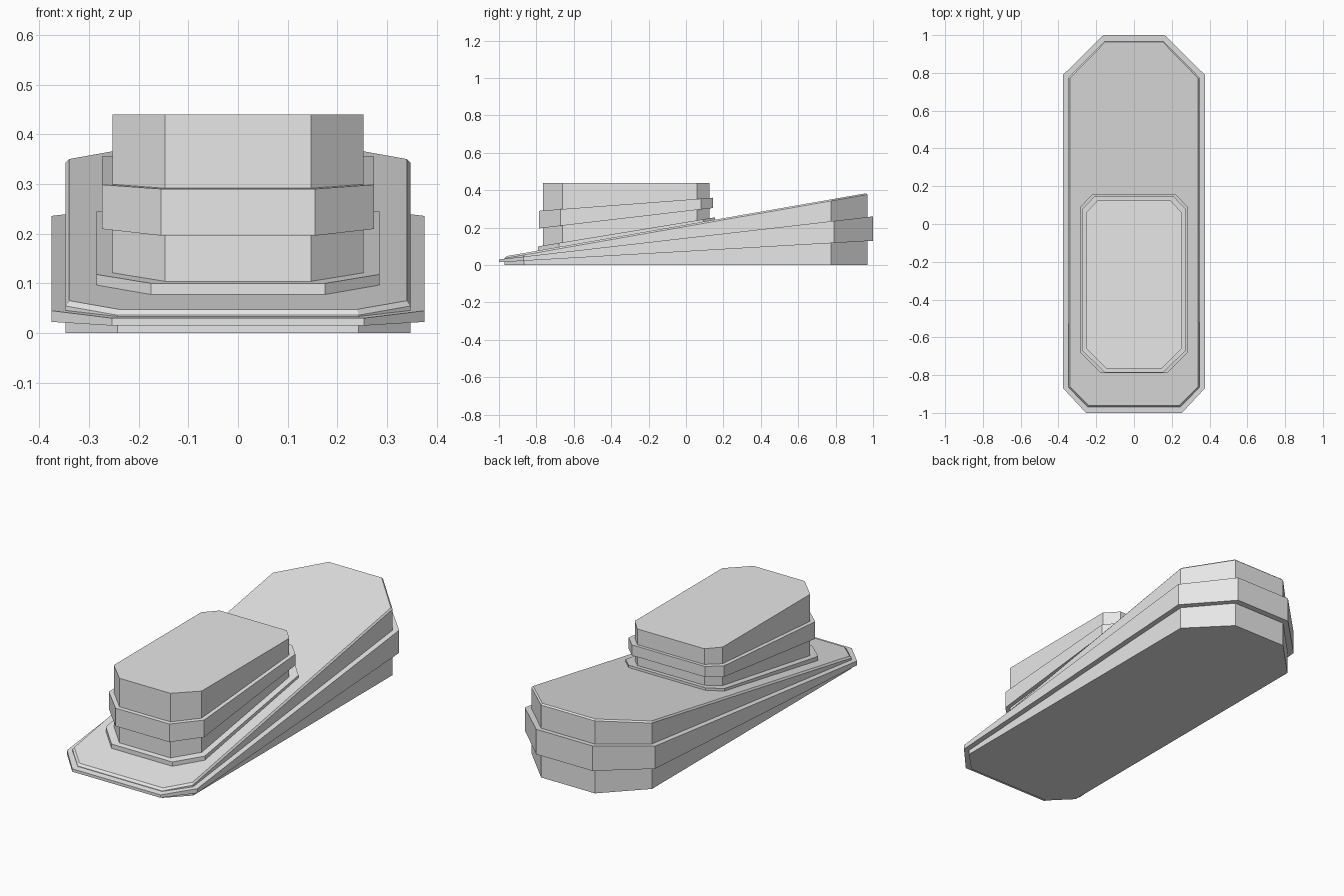
import bpy
import bmesh

cube = bpy.data.objects.get("Cube")
if cube:
    bpy.data.objects.remove(cube, do_unlink=True)

grey = bpy.data.materials.new("light grey")
grey.use_nodes = True
colour = (0.8, 0.8, 0.8, 1)
grey.diffuse_color = colour
grey.node_tree.nodes["Principled BSDF"].inputs["Base Color"].default_value = colour


def outline(half, front, back, front_cut, back_cut):
    """Octagonal plan; each cut is (half width of the end, y where the side begins)."""
    right = [(front_cut[0], front), (half, front_cut[1]),
             (half, back_cut[1]), (back_cut[0], back)]
    return right + [(-x, y) for x, y in reversed(right)]


def slope(front, z_front, back, z_back):
    """Height as a linear function of y."""
    return lambda y: z_front + (y - front) * (z_back - z_front) / (back - front)


def sloped_prism(name, layers):
    """Skin consecutive (plan, height function) rings and cap both ends."""
    bm = bmesh.new()
    rings = [[bm.verts.new((x, y, height(y))) for x, y in plan] for plan, height in layers]
    for low, high in zip(rings, rings[1:]):
        for i in range(len(low)):
            j = (i + 1) % len(low)
            bm.faces.new((low[i], low[j], high[j], high[i]))
    bm.faces.new(rings[0][::-1])
    bm.faces.new(rings[-1])
    bmesh.ops.recalc_face_normals(bm, faces=bm.faces)
    mesh = bpy.data.meshes.new(name)
    bm.to_mesh(mesh)
    bm.free()
    mesh.materials.append(grey)
    bpy.context.collection.objects.link(bpy.data.objects.new(name, mesh))


# Wedge hull with a narrow bevel around its deck
hull = outline(0.347, -0.97, 0.97, (0.243, -0.865), (0.155, 0.775))
deck = outline(0.34, -0.96, 0.963, (0.24, -0.86), (0.152, 0.771))
sloped_prism("hull", [
    (hull, lambda y: 0),
    (hull, slope(-0.97, 0.036, 0.97, 0.377)),
    (deck, slope(-0.97, 0.046, 0.97, 0.385)),
])

# Tapering belt around the hull
belt = outline(0.375, -1, 1, (0.254, -0.87), (0.162, 0.79))
sloped_prism("hull_belt", [
    (belt, slope(-1, 0.015, 1, 0.13)),
    (belt, slope(-1, 0.03, 1, 0.26)),
])

# Thin plinth following the deck
plinth = outline(0.285, -0.79, 0.155, (0.175, -0.68), (0.222, 0.09))
sloped_prism("tower_plinth", [
    (plinth, slope(-0.79, 0.075, 0.155, 0.235)),
    (plinth, slope(-0.79, 0.1, 0.155, 0.255)),
])

# Flat-topped tower
tower = outline(0.253, -0.765, 0.125, (0.147, -0.66), (0.193, 0.06))
sloped_prism("tower", [
    (tower, slope(-0.765, 0.085, 0.125, 0.235)),
    (tower, lambda y: 0.44),
])

# Tapering belt around the tower
tower_belt = outline(0.274, -0.785, 0.145, (0.155, -0.67), (0.21, 0.08))
sloped_prism("tower_belt", [
    (tower_belt, slope(-0.785, 0.196, 0.145, 0.305)),
    (tower_belt, slope(-0.785, 0.29, 0.145, 0.36)),
])
